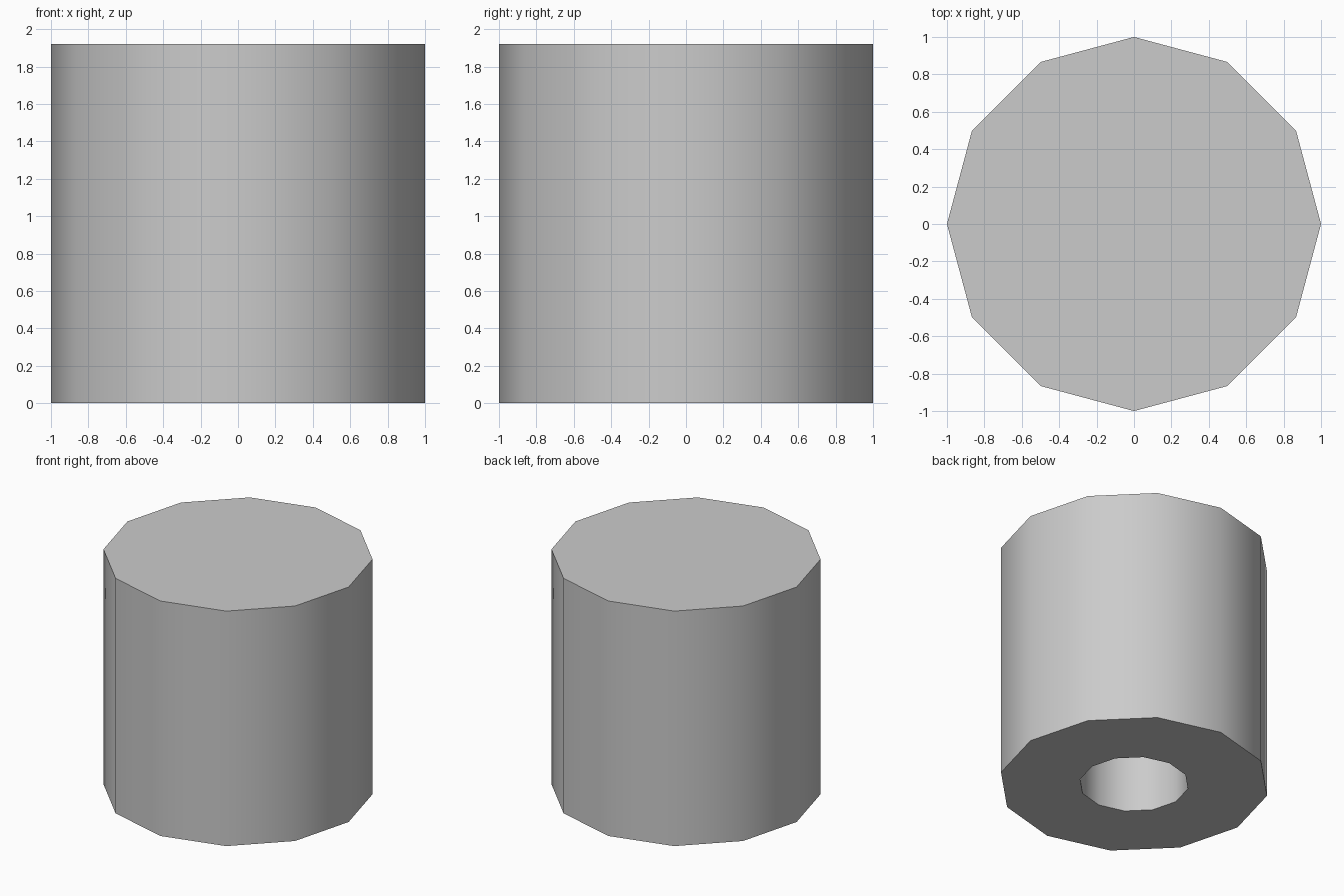
import bpy, bmesh
from math import cos, sin, tau, radians

if "Cube" in bpy.data.objects:
    bpy.data.objects.remove(bpy.data.objects["Cube"])

SIDES = 12
# Profile (radius, height): top rim, outer foot, hole mouth, hole end
PROFILE = [(1.0, 1.92), (1.0, 0.0), (0.405, 0.0), (0.405, 1.33)]

bm = bmesh.new()
rings = [[bm.verts.new((r * cos(i * tau / SIDES), r * sin(i * tau / SIDES), z))
          for i in range(SIDES)] for r, z in PROFILE]

# Outer wall, underside and hole wall
for a, b in zip(rings, rings[1:]):
    for i in range(SIDES):
        j = (i + 1) % SIDES
        bm.faces.new((a[i], b[i], b[j], a[j]))

# Closed top and blind end of the hole
bm.faces.new(rings[0])
bm.faces.new(rings[-1])
bmesh.ops.recalc_face_normals(bm, faces=bm.faces)

mesh = bpy.data.meshes.new("bored_cylinder")
bm.to_mesh(mesh)
bm.free()
body = bpy.data.objects.new("bored_cylinder", mesh)
bpy.context.collection.objects.link(body)

# Smooth walls, sharp rims
bpy.context.view_layer.objects.active = body
body.select_set(True)
bpy.ops.object.shade_smooth_by_angle(angle=radians(40))
